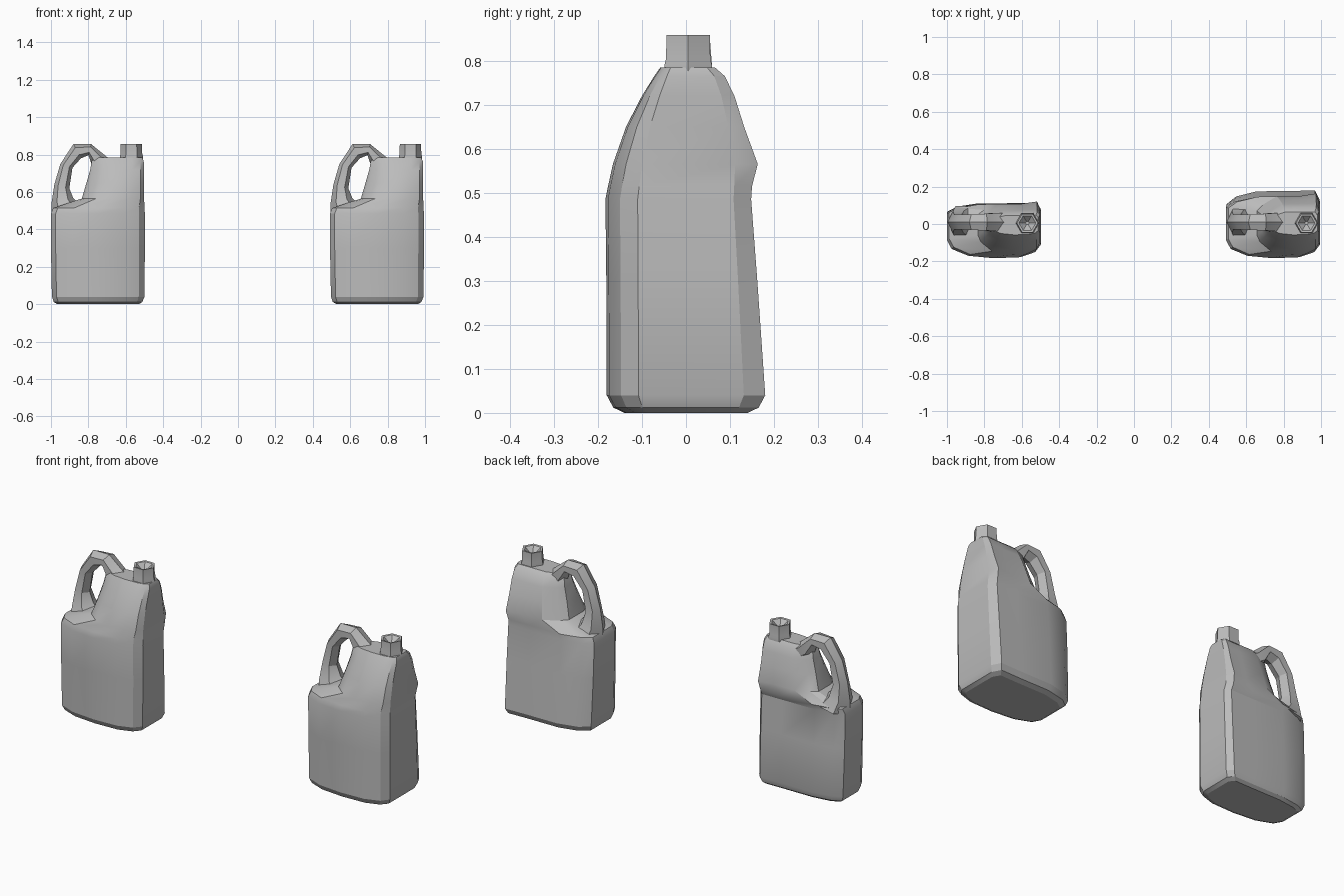
import bpy, bmesh, math

if "Cube" in bpy.data.objects:
    bpy.data.objects.remove(bpy.data.objects["Cube"], do_unlink=True)

grey = bpy.data.materials.new("plain_grey")
colour = (0.5, 0.5, 0.5, 1)
grey.diffuse_color = colour
grey.use_nodes = True
for node in grey.node_tree.nodes:
    if node.type == 'BSDF_PRINCIPLED':
        node.inputs["Base Color"].default_value = colour


def loft(name, rings, x_shift):
    """Skin a list of equal-length closed rings and cap both ends."""
    bm = bmesh.new()
    loops = [[bm.verts.new((x + x_shift, y, z)) for x, y, z in r] for r in rings]
    n = len(loops[0])
    for a, b in zip(loops, loops[1:]):
        for i in range(n):
            j = (i + 1) % n
            bm.faces.new((a[i], a[j], b[j], b[i]))
    bm.faces.new(loops[0][::-1])
    bm.faces.new(loops[-1])
    bmesh.ops.recalc_face_normals(bm, faces=bm.faces)
    mesh = bpy.data.meshes.new(name)
    bm.to_mesh(mesh)
    bm.free()
    mesh.materials.append(grey)
    obj = bpy.data.objects.new(name, mesh)
    bpy.context.collection.objects.link(obj)
    bpy.ops.object.select_all(action='DESELECT')
    obj.select_set(True)
    bpy.context.view_layer.objects.active = obj
    bpy.ops.object.shade_smooth_by_angle(angle=math.radians(25))
    return obj


# Body cross-section: share of the width, share of front (-) or back (+) depth
SECTION = [(0, -.47), (.05, -.73), (.23, -.93), (.5, -1), (.78, -.97), (.94, -.82),
           (1, -.6), (1, .73), (.95, 1), (.7, .98), (.32, .97), (.1, .82), (0, .6)]

# Body levels: height, left edge, right edge, front depth, back depth, left pinch
BODY = [(0, -.215, .22, .14, .14, 1), (.012, -.235, .238, .165, .165, 1),
        (.04, -.245, .25, .18, .18, 1), (.3, -.25, .252, .181, .162, 1),
        (.485, -.25, .252, .183, .148, 1), (.515, -.238, .25, .177, .15, .95),
        (.565, -.085, .248, .166, .153, .75), (.65, -.06, .247, .136, .132, .65),
        (.72, -.04, .247, .1, .11, .65), (.765, -.032, .246, .072, .088, .7),
        (.785, -.02, .238, .058, .065, .75)]

# Handle stations: outer x, z and inner x, z, half thickness
HANDLE = [(-.247, .48, -.08, .52, .085), (-.247, .54, -.13, .566, .06),
          (-.232, .64, -.152, .62, .04), (-.2, .75, -.135, .73, .04),
          (-.13, .856, -.09, .78, .042), (-.035, .856, -.05, .797, .045),
          (.05, .787, -.03, .74, .05), (.11, .76, .03, .7, .045)]


def body(name, x_shift, depths):
    rings = []
    for (z, left, right, front, _, pinch), back in zip(BODY, depths):
        ring = []
        for u, v in SECTION:
            # Taper towards the handle side
            squeeze = pinch + (1 - pinch) * min(1, u / .3)
            y = v * (front if v < 0 else back) * squeeze
            # Bulge on the rear spout-side corner just above the panel
            if v == 1 and .55 < z < .6:
                y += .01
            ring.append((left + u * (right - left), y, z))
        rings.append(ring)
    loft(name, rings, x_shift)


def handle(name, x_shift):
    rings = []
    for ox, oz, ix, iz, half in HANDLE:
        ring = []
        for k in range(6):
            a = math.tau * k / 6
            t = (1 - math.cos(a)) / 2
            y = .01 + half * math.sin(a) / math.sin(math.pi / 3)
            ring.append((ox + t * (ix - ox), y, oz + t * (iz - oz)))
        rings.append(ring)
    loft(name, rings, x_shift)


def spout(name, x_shift):
    # Hexagonal neck with a dished top
    levels = [(.775, .062), (.79, .062), (.805, .058), (.858, .057), (.856, .045), (.825, .01)]
    rings = [[(.18 + r * math.cos(math.tau * k / 6),
               .005 + r * math.sin(math.tau * k / 6), z) for k in range(6)]
             for z, r in levels]
    loft(name, rings, x_shift)


# Two jugs: the right-hand one is shallower at the back
deep = [row[4] for row in BODY]
shallow = [d * (.63 if row[0] < .5 else .72) for d, row in zip(deep, BODY)]
for side, x, depths in (("right", -.75, shallow), ("left", .742, deep)):
    body(side + "_jug_body", x, depths)
    handle(side + "_jug_handle", x)
    spout(side + "_jug_spout", x)
